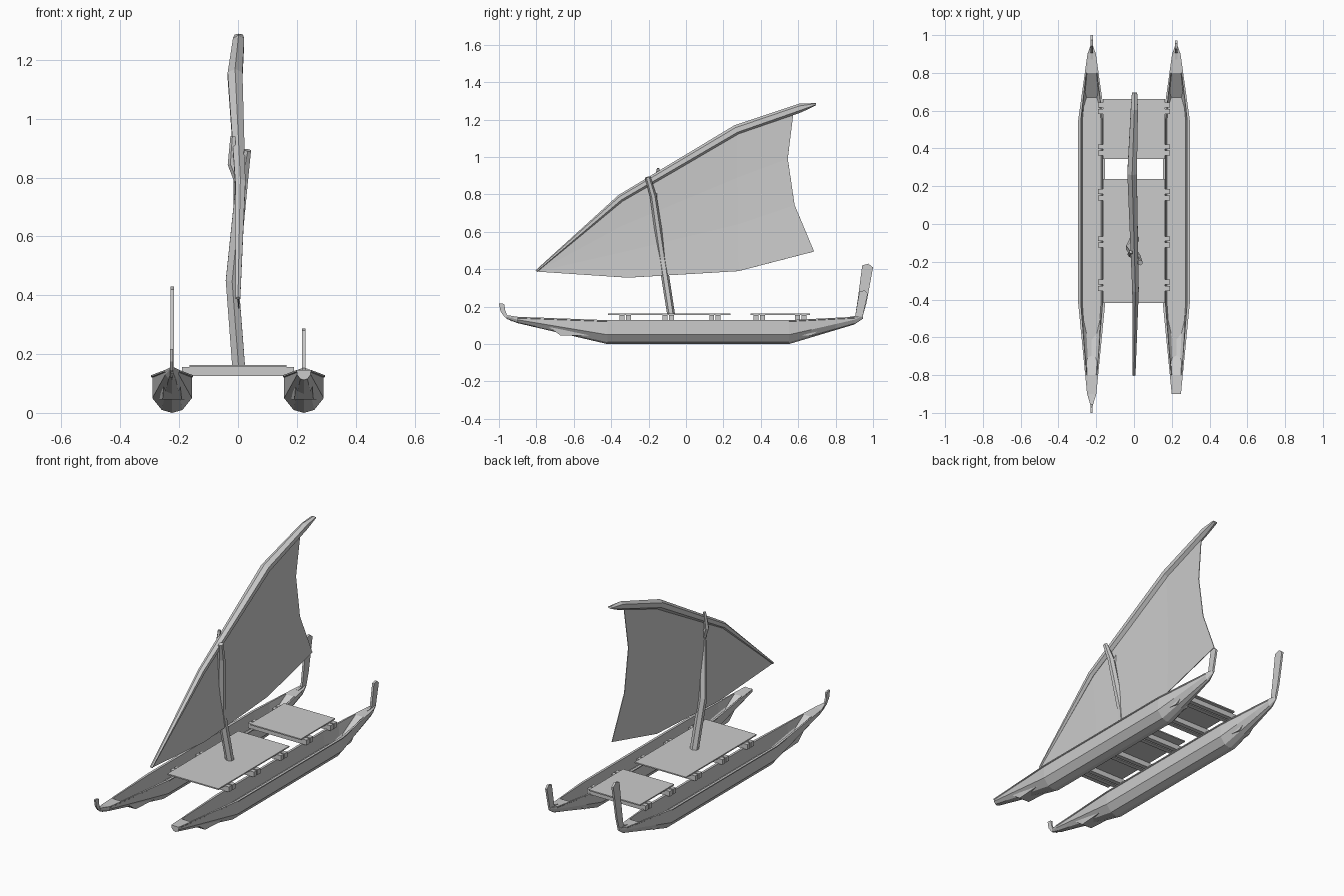
import bpy, bmesh, math
from mathutils import Vector

if "Cube" in bpy.data.objects:
    bpy.data.objects.remove(bpy.data.objects["Cube"])


def finish(name, bm):
    bmesh.ops.recalc_face_normals(bm, faces=bm.faces)
    me = bpy.data.meshes.new(name)
    bm.to_mesh(me)
    bm.free()
    ob = bpy.data.objects.new(name, me)
    bpy.context.collection.objects.link(ob)
    return ob


def box(name, x, y, z):
    bm = bmesh.new()
    bmesh.ops.create_cube(bm, size=1)
    for v in bm.verts:
        v.co = [(lo + hi) / 2 + c * (hi - lo) for c, (lo, hi) in zip(v.co, (x, y, z))]
    return finish(name, bm)


def loft(name, rings):
    bm = bmesh.new()
    rows = [[bm.verts.new(p) for p in r] for r in rings]
    n = len(rows[0])
    for a, b in zip(rows, rows[1:]):
        for i in range(n):
            j = (i + 1) % n
            bm.faces.new((a[i], a[j], b[j], b[i]))
    bm.faces.new(rows[0])
    bm.faces.new(rows[-1])
    return finish(name, bm)


def tube(name, path, sides=6):
    # path entries: x, y, z, half width across x, half width the other way
    pts = [Vector(p[:3]) for p in path]
    rings = []
    for i, p in enumerate(path):
        d = (pts[min(i + 1, len(pts) - 1)] - pts[max(i - 1, 0)]).normalized()
        u = Vector((1, 0, 0))
        u = (u - d * u.dot(d)).normalized()
        v = d.cross(u)
        angles = [math.tau * (k + 0.5) / sides for k in range(sides)]
        rings.append([pts[i] + u * math.cos(a) * p[3] + v * math.sin(a) * p[4] for a in angles])
    return loft(name, rings)


def plate(name, x, outline, half=0.006):
    return loft(name, [[(x + s, y, z) for y, z in outline] for s in (-half, half)])


# Hull stations: y, half width, rim z, chine z, keel z
STATIONS = [(-0.96, 0.006, 0.155, 0.148, 0.135), (-0.9, 0.024, 0.146, 0.13, 0.112),
            (-0.42, 0.07, 0.128, 0.05, 0.0), (0.55, 0.07, 0.128, 0.05, 0.0),
            (0.9, 0.022, 0.146, 0.13, 0.105), (0.945, 0.006, 0.152, 0.148, 0.135)]


def station(y):
    for a, b in zip(STATIONS, STATIONS[1:]):
        if y <= b[0]:
            t = (y - a[0]) / (b[0] - a[0])
            return [p + (q - p) * t for p, q in zip(a, b)]


def hull(name, x, ys):
    rings = []
    for y in ys:
        _, w, rim, chine, keel = station(y)
        floor = 0.045 if -0.7 < y < 0.7 else rim - 0.001
        half = [(0.5 * w, keel + 0.2 * (chine - keel)), (0.96 * w, chine),
                (0.96 * w, rim - 0.008), (1.02 * w, rim - 0.006), (1.02 * w, rim),
                (0.82 * w, rim), (0.7 * w, floor)]
        ring = [(0, keel)] + half + [(-a, b) for a, b in reversed(half)]
        rings.append([(x + a, y, b) for a, b in ring])
    return loft(name, rings)


# Twin hulls; only the left one has a pointed prow
body = [-0.9, -0.8, -0.67, -0.42, 0.55, 0.67, 0.8, 0.9, 0.945]
hull("left_hull", -0.224, [-0.96] + body)
hull("right_hull", 0.224, body)

# Prow curl and stern posts
plate("left_prow_curl", -0.226, [(-0.92, 0.13), (-0.955, 0.15), (-0.968, 0.185), (-0.97, 0.212),
                                 (-0.98, 0.217), (-1.0, 0.217), (-0.992, 0.175), (-0.97, 0.145),
                                 (-0.93, 0.12)], 0.005)
plate("left_stern_post", -0.224, [(0.87, 0.11), (0.945, 0.15), (0.965, 0.22), (1.0, 0.41),
                                  (0.975, 0.43), (0.942, 0.42), (0.92, 0.25), (0.905, 0.152),
                                  (0.87, 0.145)])
plate("right_stern_post", 0.224, [(0.87, 0.11), (0.945, 0.15), (0.972, 0.27), (0.955, 0.287),
                                  (0.927, 0.28), (0.905, 0.152), (0.87, 0.145)])

# Paired cross beams
for n, c in enumerate((-0.325, -0.095, 0.155, 0.392, 0.613)):
    for side, s in (("front", -0.017), ("back", 0.017)):
        box(f"cross_beam_{n + 1}_{side}", (-0.19, 0.19), (c + s - 0.013, c + s + 0.013), (0.126, 0.156))

# Deck platforms
box("main_platform", (-0.165, 0.165), (-0.417, 0.238), (0.156, 0.163))
box("rear_platform", (-0.165, 0.165), (0.345, 0.662), (0.156, 0.163))

# Forked mast
tube("mast", [(0.002, -0.08, 0.16, 0.025, 0.021), (-0.02, -0.125, 0.45, 0.025, 0.022),
              (0.014, -0.175, 0.79, 0.023, 0.018), (0.033, -0.205, 0.893, 0.013, 0.015)])
tube("mast_fork", [(0.008, -0.17, 0.77, 0.014, 0.014), (-0.022, -0.16, 0.845, 0.013, 0.015),
                   (-0.016, -0.148, 0.94, 0.01, 0.008)], 5)

# Curved yard along the top of the sail
tube("yard", [(0, -0.8, 0.39, 0.009, 0.006), (0.008, -0.35, 0.78, 0.02, 0.02),
              (-0.01, 0.27, 1.145, 0.029, 0.027), (0.002, 0.61, 1.262, 0.022, 0.024),
              (0.003, 0.695, 1.283, 0.016, 0.006)])

# Sail: columns between yard and foot, each with its own gentle bend
columns = [((-0.79, 0.39), (-0.79, 0.387), 0, 0), ((-0.35, 0.775), (-0.31, 0.355), 0, 0.003),
           ((0.27, 1.14), (0.28, 0.39), 0, -0.006), ((0.575, 1.24), (0.685, 0.495), -0.078, 0)]
bm = bmesh.new()
grid = []
for (y0, z0), (y1, z1), bend, x in columns:
    grid.append([bm.verts.new((x - 0.012 * math.sin(math.pi * t) * (z0 - z1),
                               y0 + (y1 - y0) * t + bend * math.sin(math.pi * t),
                               z0 + (z1 - z0) * t)) for t in (0, 1 / 3, 2 / 3, 1)])
for a, b in zip(grid, grid[1:]):
    for i in range(3):
        bm.faces.new((a[i], a[i + 1], b[i + 1], b[i]))
sail = finish("sail", bm)
thick = sail.modifiers.new("thickness", 'SOLIDIFY')
thick.thickness = 0.004
thick.offset = 0
